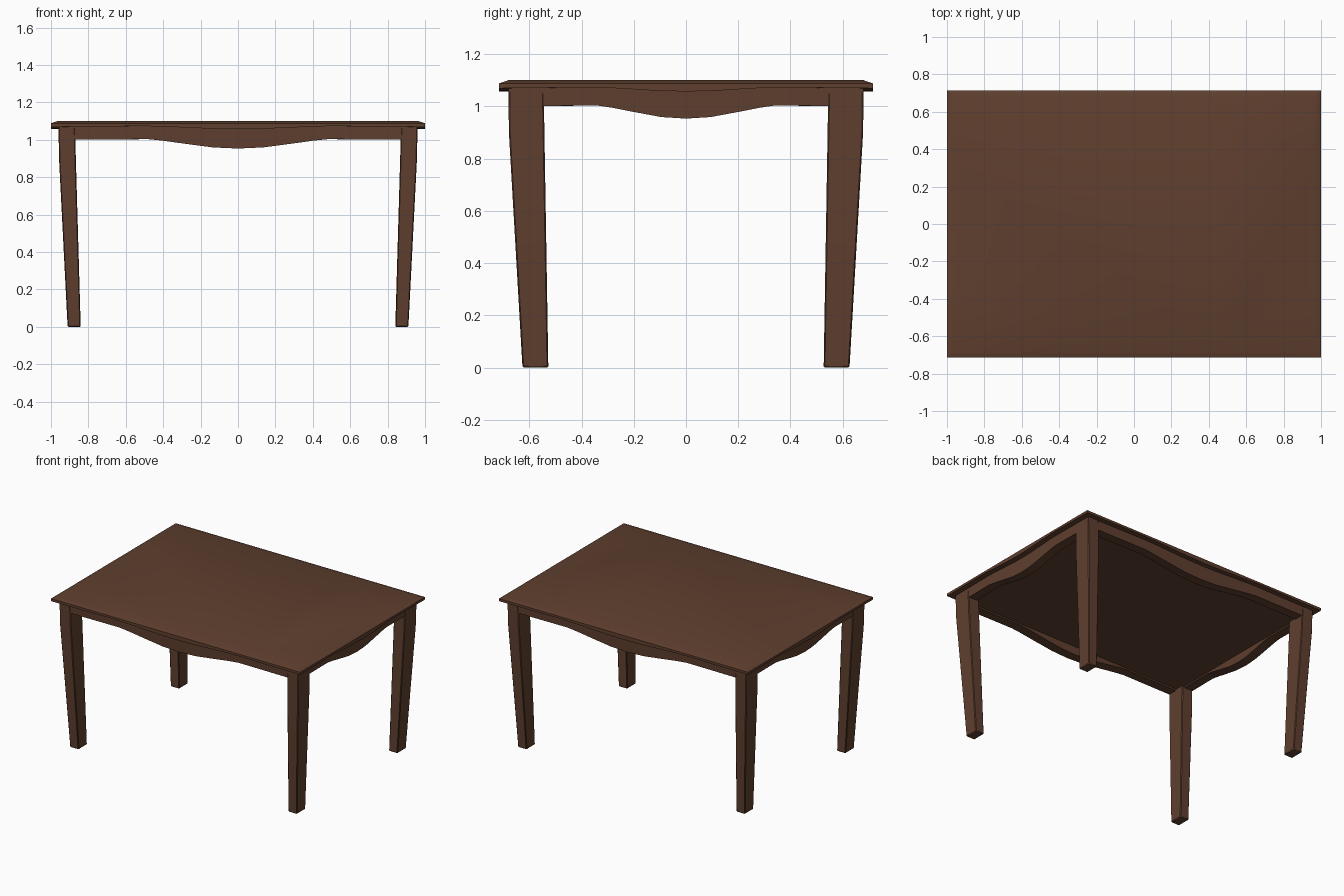
import bpy, bmesh
from math import radians

if "Cube" in bpy.data.objects:
    bpy.data.objects.remove(bpy.data.objects["Cube"])

wood = bpy.data.materials.new("dark_wood")
wood.diffuse_color = (0.115, 0.05, 0.028, 1)
wood.use_nodes = True
wood.node_tree.nodes["Principled BSDF"].inputs["Base Color"].default_value = wood.diffuse_color


def make(name, bm, mirror=None, bevel=0, angle=20):
    bmesh.ops.recalc_face_normals(bm, faces=bm.faces)
    mesh = bpy.data.meshes.new(name)
    bm.to_mesh(mesh)
    bm.free()
    ob = bpy.data.objects.new(name, mesh)
    bpy.context.collection.objects.link(ob)
    mesh.materials.append(wood)
    if bevel:
        m = ob.modifiers.new("Bevel", 'BEVEL')
        m.width, m.segments = bevel, 1
        m.limit_method, m.angle_limit = 'ANGLE', radians(40)
    if mirror:
        m = ob.modifiers.new("Mirror", 'MIRROR')
        m.use_axis = mirror
        m.use_mirror_merge = False
    bpy.ops.object.select_all(action='DESELECT')
    ob.select_set(True)
    bpy.context.view_layer.objects.active = ob
    bpy.ops.object.shade_smooth_by_angle(angle=radians(angle))
    return ob


def loft(rings):
    """Skin between closed rings of equal point count and cap both ends."""
    bm = bmesh.new()
    loops = [[bm.verts.new(p) for p in ring] for ring in rings]
    n = len(loops[0])
    for a, b in zip(loops, loops[1:]):
        for i in range(n):
            j = (i + 1) % n
            bm.faces.new((a[i], a[j], b[j], b[i]))
    bm.faces.new(loops[0])
    bm.faces.new(loops[-1])
    return bm


# Height along each side, by distance from its middle: rim lip and apron edge
lip = {0: 1.057, 0.14: 1.059, 0.3: 1.066, 0.42: 1.071, 0.5: 1.073, 1: 1.069}
scallop = {0: 0.953, 0.14: 0.959, 0.3: 0.979, 0.42: 0.995, 0.5: 1.003, 1: 1.001}

steps = [-1, -0.5, -0.42, -0.3, -0.14, 0, 0.14, 0.3, 0.42, 0.5]
sides = ([(t, -1) for t in steps] + [(1, t) for t in steps]
         + [(-t, 1) for t in steps] + [(-1, -t) for t in steps])


def ring(hx, hy, z):
    """Rectangle ring; z is a height or a curve repeated on every side."""
    return [(u * hx, v * hy, z[min(abs(u), abs(v))] if isinstance(z, dict) else z)
            for u, v in sides]


# Tabletop with bevelled rim, scalloped aprons and recessed underside
make("tabletop_and_aprons", loft([
    ring(0.965, 0.68, 1.10),
    ring(1.0, 0.715, 1.088),
    ring(1.0, 0.715, lip),
    ring(0.959, 0.679, lip),
    ring(0.957, 0.677, scallop),
    ring(0.89, 0.61, scallop),
    ring(0.885, 0.605, 1.01)]), angle=25)

# Tapered legs: (z, inner x, outer x, inner y, outer y)
sections = [(0, 0.841, 0.911, 0.527, 0.626),
            (0.9, 0.867, 0.957, 0.542, 0.678),
            (1.08, 0.872, 0.96, 0.545, 0.68)]
make("legs", loft([[(x0, y0, z), (x1, y0, z), (x1, y1, z), (x0, y1, z)]
                   for z, x0, x1, y0, y1 in sections]),
     mirror=(True, True, False), bevel=0.005)
